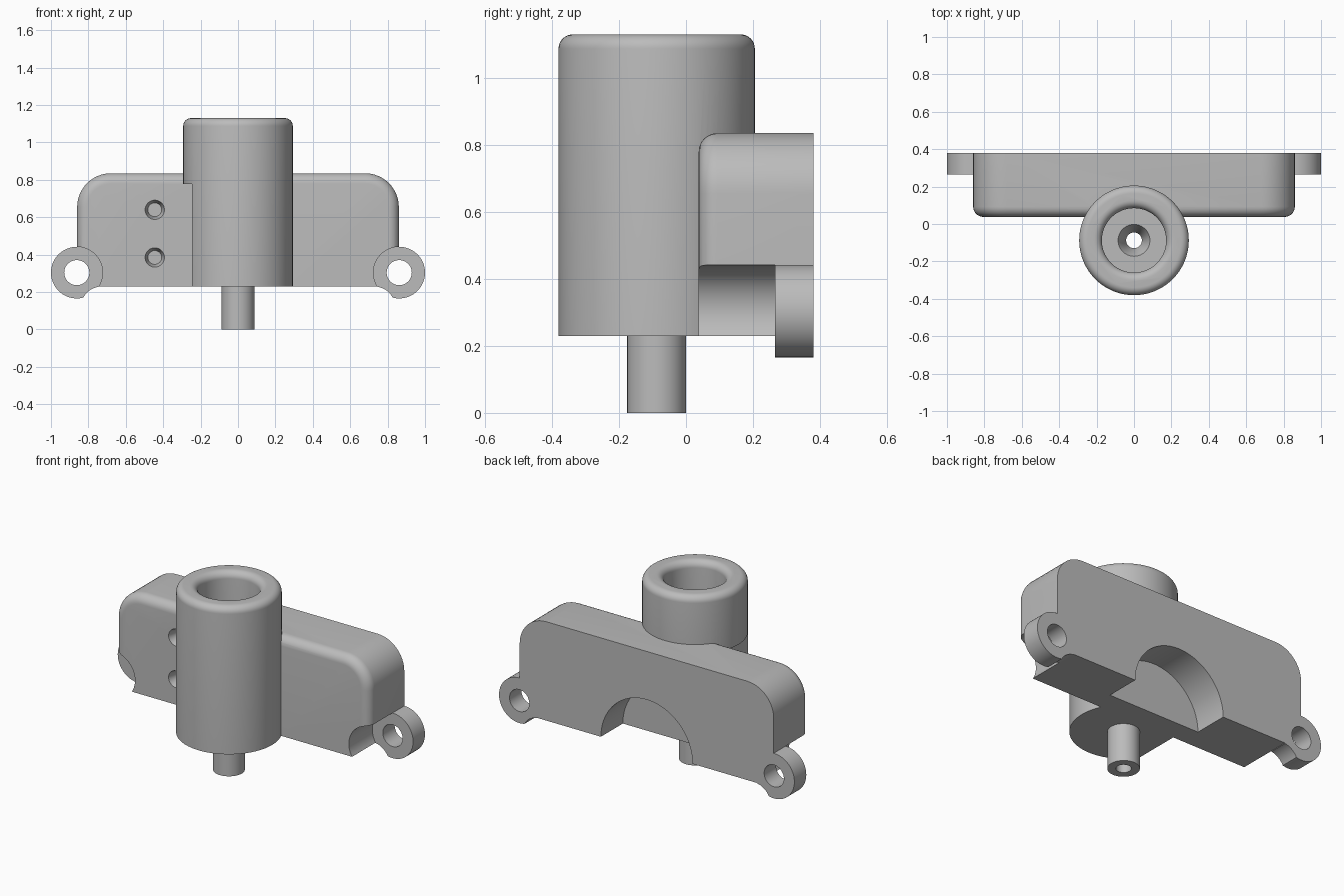
import bpy, bmesh
from math import sin, cos, pi, radians

cube = bpy.data.objects.get("Cube")
if cube:
    bpy.data.objects.remove(cube)

grey = bpy.data.materials.new("plain grey")
grey.use_nodes = True
grey.diffuse_color = (0.5, 0.5, 0.5, 1)
grey.node_tree.nodes["Principled BSDF"].inputs["Base Color"].default_value = (0.5, 0.5, 0.5, 1)


def loft(name, rings, origin=(0, 0, 0)):
    """Solid made from a stack of closed rings, capped at both ends."""
    bm = bmesh.new()
    loops = [[bm.verts.new(p) for p in ring] for ring in rings]
    for a, b in zip(loops, loops[1:]):
        for i in range(len(a)):
            j = (i + 1) % len(a)
            bm.faces.new((a[i], a[j], b[j], b[i]))
    bm.faces.new(loops[0])
    bm.faces.new(loops[-1])
    bmesh.ops.recalc_face_normals(bm, faces=bm.faces)
    mesh = bpy.data.meshes.new(name)
    bm.to_mesh(mesh)
    bm.free()
    mesh.materials.append(grey)
    ob = bpy.data.objects.new(name, mesh)
    ob.location = origin
    bpy.context.collection.objects.link(ob)
    return ob


def turned(name, profile, origin, sides=96):
    """Round solid about z from (radius, height) pairs."""
    turns = [2 * pi * i / sides for i in range(sides)]
    return loft(name, [[(r * cos(t), r * sin(t), z) for t in turns] for r, z in profile], origin)


def rod_y(name, x, z, r0, y0, y1, r1=None, sides=64):
    """Round solid along y, optionally tapered."""
    turns = [2 * pi * i / sides for i in range(sides)]
    ends = ((r0, y0), (r0 if r1 is None else r1, y1))
    return loft(name, [[(x + r * cos(t), y, z + r * sin(t)) for t in turns] for r, y in ends])


def box(name, x0, x1, y0, y1, z0, z1):
    return loft(name, [[(x0, y0, z), (x1, y0, z), (x1, y1, z), (x0, y1, z)] for z in (z0, z1)])


def combine(target, tool, operation):
    """Apply a boolean and throw the tool away."""
    mod = target.modifiers.new("bool", 'BOOLEAN')
    mod.operation, mod.object, mod.solver = operation, tool, 'EXACT'
    bpy.context.view_layer.objects.active = target
    bpy.ops.object.modifier_apply(modifier=mod.name)
    bpy.data.objects.remove(tool)


def cut(target, tool):
    combine(target, tool, 'DIFFERENCE')


def join(target, tool):
    combine(target, tool, 'UNION')


BASE, FRONT, BACK = 0.23, 0.038, 0.38
HALF, TOP, CORNER, FILLET = 0.86, 0.835, 0.18, 0.055
AXIS = (0, -0.0875, 0)


def plate_ring(inset, y):
    """Outline with two rounded top corners and a flat base."""
    r = CORNER - inset
    ring = [(HALF - inset, y, BASE)]
    for side, start in ((1, 0), (-1, 90)):
        for k in range(13):
            a = radians(start + 90 * k / 12)
            ring.append((side * (HALF - CORNER) + r * cos(a), y, TOP - CORNER + r * sin(a)))
    return ring + [(-HALF + inset, y, BASE)]


# Mounting body with a rounded front edge
steps = [radians(90 * k / 8) for k in range(9)]
body = loft("housing", [plate_ring(FILLET * (1 - sin(a)), FRONT + FILLET * (1 - cos(a)))
                        for a in steps] + [plate_ring(0, BACK)])

# Mounting ears with screw holes and front clearance scallops
for s in (-1, 1):
    x, z = s * 0.862, 0.304
    cut(body, rod_y("ear_clearance", x, z, 0.138, -0.1, 0.265))
    ear = rod_y("ear", x, z, 0.138, 0.265, BACK)
    cut(ear, rod_y("ear_relief", s * 0.73, 0.119, 0.11, 0.2, 0.5))
    join(body, ear)
    cut(body, rod_y("ear_hole", x, z, 0.067, 0.2, 0.5))

# Upright barrel, with a flat on one side
R, H, EDGE = 0.293, 1.13, 0.042
barrel = turned("barrel", [(R, BASE)] + [(R - EDGE * (1 - cos(a)), H - EDGE * (1 - sin(a)))
                                         for a in steps], AXIS)
cut(barrel, box("flat_cutter", -0.5, -0.245, -0.5, 0.5, 0.1, 0.777))
join(body, barrel)

# Half-round pocket in the back
cut(body, rod_y("back_pocket", 0, BASE, 0.31, 0.168, 0.5, sides=96))

# Outlet spout
join(body, turned("spout", [(0.088, 0), (0.088, BASE + 0.05)], AXIS))

# Bore with rounded mouth, funnel floor and through hole
B = 0.172
bore = [(0.042, -0.1), (0.042, 0.27), (0.085, 0.35), (B, 0.35)]
bore += [(B + EDGE * (1 - cos(a)), H - EDGE * (1 - sin(a))) for a in steps]
bore.append((B + EDGE, H + 0.1))
cut(body, turned("bore", bore, AXIS))

# Two tapered blind holes in the front
for z in (0.385, 0.64):
    cut(body, rod_y("front_hole", -0.445, z, 0.052, FRONT - 0.001, FRONT + 0.05, 0.037, 32))

bpy.ops.object.select_all(action='DESELECT')
body.select_set(True)
bpy.context.view_layer.objects.active = body
bpy.ops.object.shade_smooth_by_angle(angle=radians(30))
